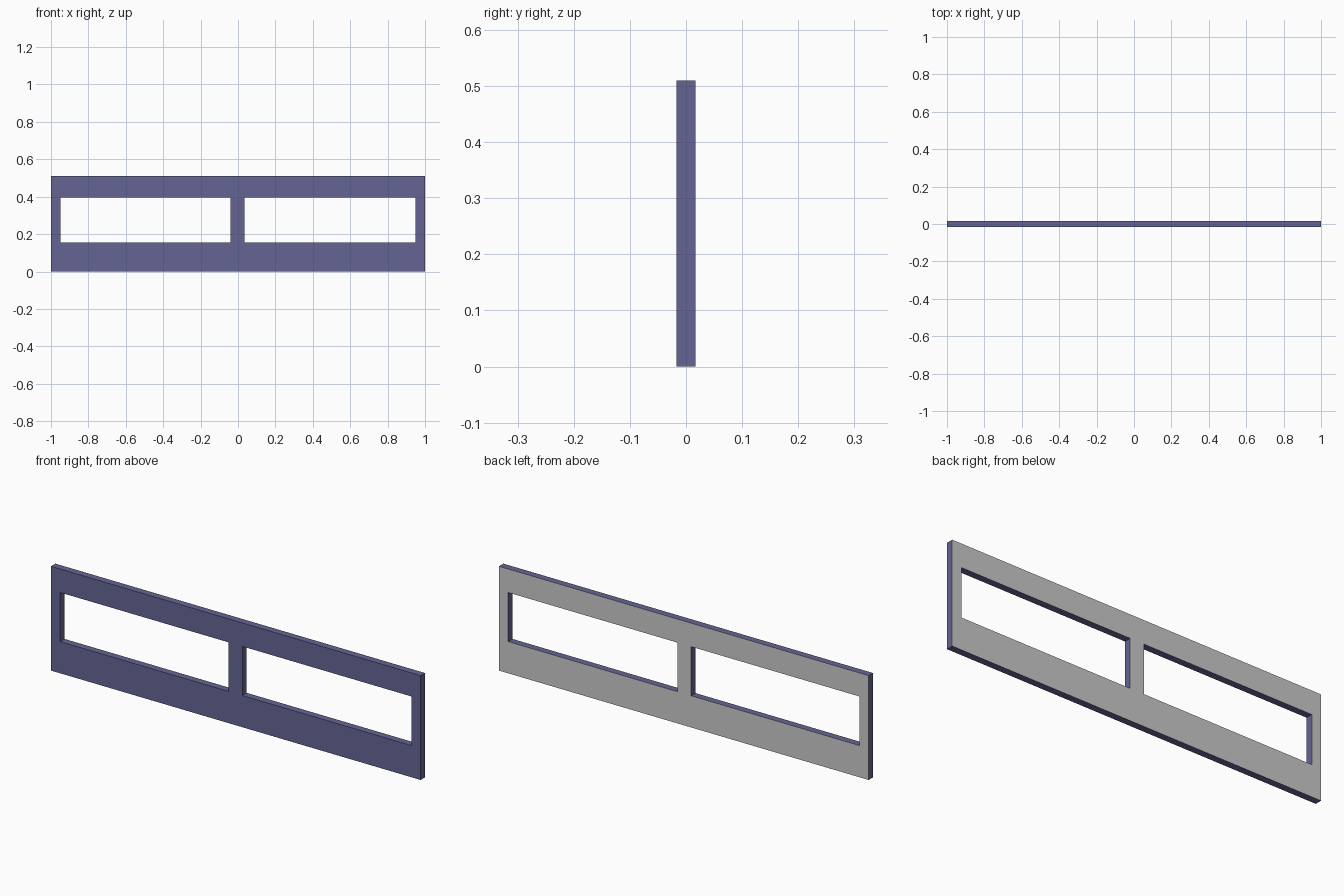
import bpy, bmesh

if "Cube" in bpy.data.objects:
    bpy.data.objects.remove(bpy.data.objects["Cube"])

# Cut lines of the frame: outer edges and the two window openings
XS = [-1.0, -0.95, -0.04, 0.035, 0.95, 1.0]
ZS = [0.0, 0.155, 0.395, 0.51]
HALF_DEPTH = 0.017
OPENINGS = {(1, 1), (3, 1)}


def material(name, rgb):
    mat = bpy.data.materials.new(name)
    mat.diffuse_color = (*rgb, 1.0)
    mat.use_nodes = True
    mat.node_tree.nodes["Principled BSDF"].inputs["Base Color"].default_value = mat.diffuse_color
    return mat


# Front sheet with two openings
bm = bmesh.new()
grid = [[bm.verts.new((x, -HALF_DEPTH, z)) for z in ZS] for x in XS]
for i in range(len(XS) - 1):
    for k in range(len(ZS) - 1):
        if (i, k) not in OPENINGS:
            bm.faces.new((grid[i][k], grid[i + 1][k],
                          grid[i + 1][k + 1], grid[i][k + 1]))

# Thicken backwards, keeping the front sheet as a closed side
front = list(bm.faces)
result = bmesh.ops.extrude_face_region(bm, geom=front, use_keep_orig=True)
for v in (g for g in result["geom"] if isinstance(g, bmesh.types.BMVert)):
    v.co.y = HALF_DEPTH
bmesh.ops.recalc_face_normals(bm, faces=bm.faces)

# Blue front and edges, grey back
for f in bm.faces:
    f.material_index = 1 if f.calc_center_median().y > HALF_DEPTH * 0.9 else 0

mesh = bpy.data.meshes.new("window_frame")
bm.to_mesh(mesh)
bm.free()
mesh.materials.append(material("blue_paint", (0.13, 0.13, 0.30)))
mesh.materials.append(material("plain_grey", (0.8, 0.8, 0.8)))
frame = bpy.data.objects.new("window_frame", mesh)
bpy.context.collection.objects.link(frame)
